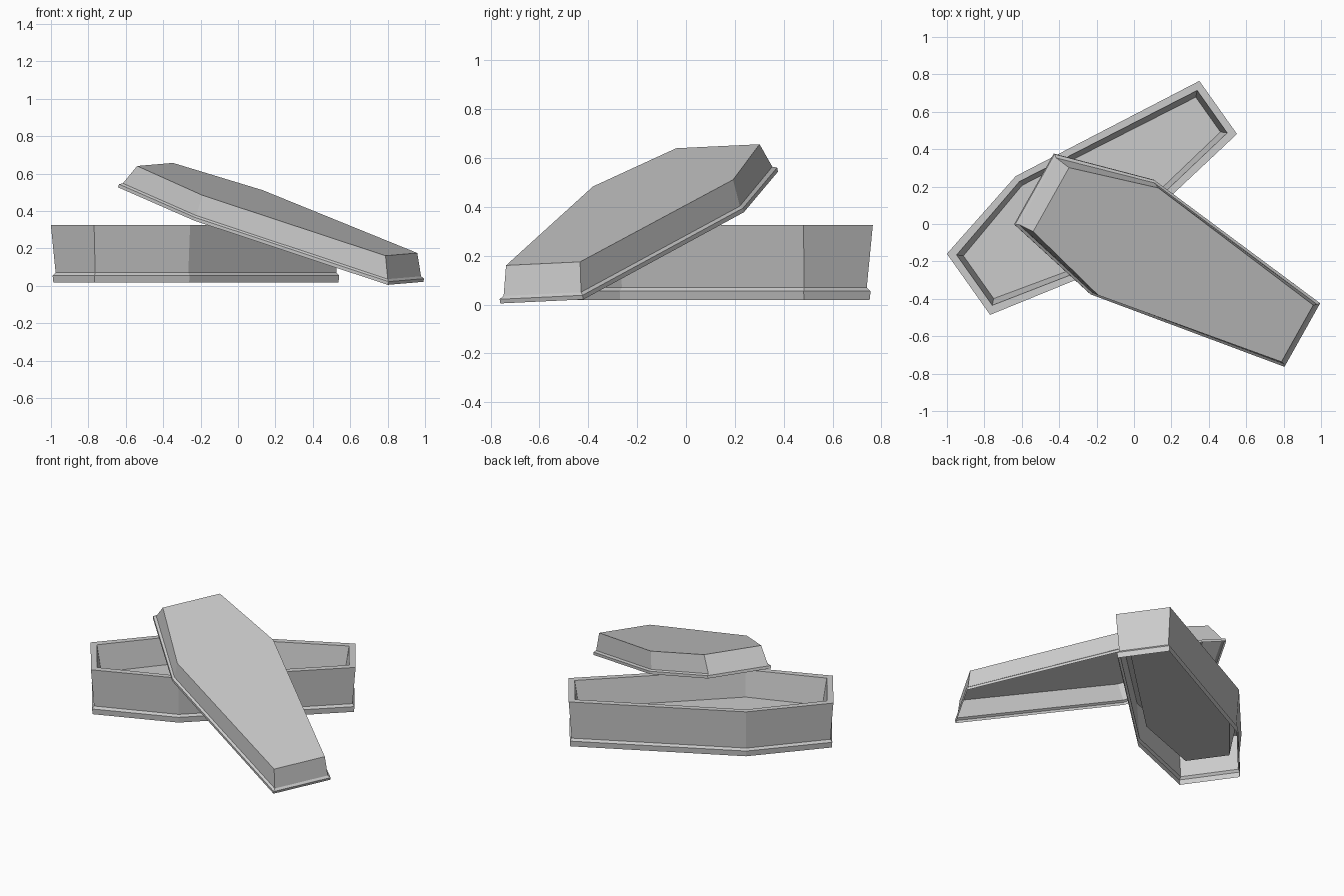
import bpy
import bmesh
from mathutils import Vector

if "Cube" in bpy.data.objects:
    bpy.data.objects.remove(bpy.data.objects["Cube"])

stone = bpy.data.materials.new("plain grey")
stone.diffuse_color = (0.6, 0.6, 0.6, 1)
stone.use_nodes = True
stone.node_tree.nodes["Principled BSDF"].inputs["Base Color"].default_value = stone.diffuse_color


def hexagon(outline, du, dw):
    """Coffin outline in (length, width), drawn in by du at the ends and dw at the sides."""
    length, shoulder, w_head, w_shoulder, w_foot = outline
    side = [(du, w_head - dw), (shoulder, w_shoulder - dw), (length - du, w_foot - dw)]
    return [(u, -w) for u, w in side] + [(u, w) for u, w in reversed(side)]


def shell(name, outline, profile, origin, along, across):
    """Loft coffin outlines through profile rows (end inset, side inset, height) and cap the last."""
    origin, u = Vector(origin), Vector(along).normalized()
    v = Vector(across)
    v = (v - u * v.dot(u)).normalized()
    n = u.cross(v)
    bm = bmesh.new()
    rings = [[bm.verts.new(origin + u * a + v * b + n * h) for a, b in hexagon(outline, du, dw)]
             for du, dw, h in profile]
    for low, high in zip(rings, rings[1:]):
        for i in range(6):
            j = (i + 1) % 6
            bm.faces.new((low[i], low[j], high[j], high[i]))
    bm.faces.new(rings[-1])
    mesh = bpy.data.meshes.new(name)
    bm.to_mesh(mesh)
    bm.free()
    mesh.materials.append(stone)
    obj = bpy.data.objects.new(name, mesh)
    bpy.context.collection.objects.link(obj)
    return obj


# Open box: plinth, flared walls, flat rim, sloping inner walls, raised floor
shell("coffin_box",
      (1.636, 0.54, 0.2, 0.326, 0.174),
      [(0.010, 0.009, 0.018), (0.007, 0.006, 0.055), (0.019, 0.017, 0.070),
       (0, 0, 0.325), (0.039, 0.035, 0.325), (0.066, 0.060, 0.150)],
      (-0.885, -0.3225, 0), (0.816, 0.578, 0), (-0.578, 0.816, 0))

# Hollow lid leaning across the box: lip, sloping sides, flat top
shell("coffin_lid",
      (1.71, 0.562, 0.217, 0.350, 0.195),
      [(0, 0, 0), (0, 0, 0.018), (0.015, 0.013, 0.027), (0.068, 0.021, 0.141)],
      (-0.535, 0.1875, 0.535), (1.43, -0.7775, -0.522), (0.485, 0.873, 0.043))
